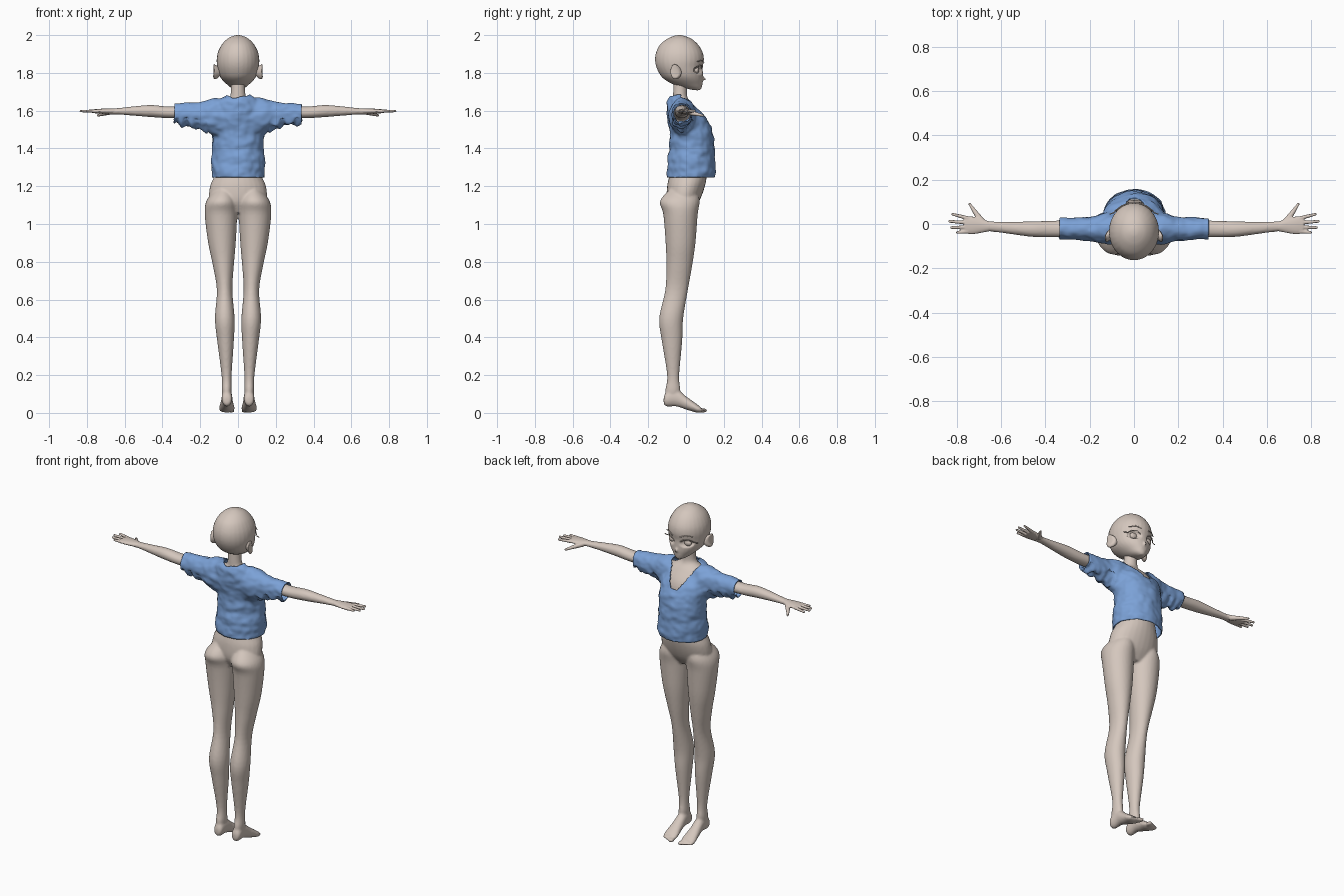
import bpy, bmesh, math
from mathutils import Vector, Matrix, noise

if "Cube" in bpy.data.objects:
    bpy.data.objects.remove(bpy.data.objects["Cube"])


def material(name, rgb):
    mat = bpy.data.materials.new(name)
    mat.use_nodes = True
    color = (*rgb, 1)
    mat.diffuse_color = color
    mat.node_tree.nodes["Principled BSDF"].inputs["Base Color"].default_value = color
    return mat


SKIN = material("pale mannequin", (.66, .57, .51))
CLOTH = material("blue cloth", (.2, .36, .68))


def spline(a, b, c, d, t):
    """Catmull-Rom blend between b and c."""
    return b + .5 * t * (c - a + t * (2 * a - 5 * b + 4 * c - d + t * (3 * (b - c) + d - a)))


def loft(bm, axis, rings, side=1, sides=28, steps=5):
    """Closed skin of ellipses; a ring is (station, min, max, min, max)."""
    pts = [rings[0], *rings, rings[-1]]
    fine = []
    for i in range(len(rings) - 1):
        for s in range(steps):
            fine.append([spline(*v, s / steps) for v in zip(*pts[i:i + 4])])
    fine.append(rings[-1])
    loops = []
    for s, a0, a1, b0, b1 in fine:
        loop = []
        for k in range(sides):
            t = math.tau * k / sides
            a = (a0 + a1) / 2 + (a1 - a0) / 2 * math.cos(t)
            b = (b0 + b1) / 2 + (b1 - b0) / 2 * math.sin(t)
            x, y, z = {"x": (s, a, b), "y": (a, s, b), "z": (a, b, s)}[axis]
            loop.append(bm.verts.new((x * side, y, z)))
        loops.append(loop)
    for p, q in zip(loops, loops[1:]):
        for k in range(sides):
            n = (k + 1) % sides
            bm.faces.new((p[k], p[n], q[n], q[k]))
    bm.faces.new(loops[0])
    bm.faces.new(loops[-1])


def ball(bm, center, size):
    m = Matrix.Translation(center) @ Matrix.Diagonal((*size, 1))
    bmesh.ops.create_uvsphere(bm, u_segments=20, v_segments=12, radius=1, matrix=m)


def rod(bm, a, b, r1, r2):
    """Round-ended tapering rod."""
    a, b = Vector(a), Vector(b)
    turn = (b - a).to_track_quat("Z", "Y").to_matrix().to_4x4()
    bmesh.ops.create_cone(bm, segments=12, radius1=r1, radius2=r2, depth=(b - a).length,
                          matrix=Matrix.Translation((a + b) / 2) @ turn)
    for p, r in ((a, r1), (b, r2)):
        bmesh.ops.create_uvsphere(bm, u_segments=12, v_segments=8, radius=r,
                                  matrix=Matrix.Translation(p))


def finish(name, bm, mat, voxel=0, relax=4):
    """Make an object, optionally fusing its parts into one smooth skin."""
    bmesh.ops.recalc_face_normals(bm, faces=bm.faces)
    mesh = bpy.data.meshes.new(name)
    bm.to_mesh(mesh)
    bm.free()
    obj = bpy.data.objects.new(name, mesh)
    bpy.context.collection.objects.link(obj)
    if voxel:
        mod = obj.modifiers.new("fuse", "REMESH")
        mod.mode, mod.voxel_size = "VOXEL", voxel
        mod = obj.modifiers.new("relax", "SMOOTH")
        mod.iterations = relax
        deps = bpy.context.evaluated_depsgraph_get()
        fused = bpy.data.meshes.new_from_object(obj.evaluated_get(deps))
        obj.modifiers.clear()
        obj.data = fused
    obj.data.materials.clear()
    obj.data.materials.append(mat)
    for p in obj.data.polygons:
        p.use_smooth = True
        p.material_index = 0
    return obj


# Body: trunk, neck, arms, legs and feet fused together
bm = bmesh.new()
loft(bm, "z", [(1.06, -.1, .1, -.07, .03), (1.12, -.15, .15, -.1, .07), (1.2, -.148, .148, -.1, .1),
               (1.27, -.12, .12, -.085, .11), (1.38, -.105, .105, -.07, .1),
               (1.5, -.12, .12, -.07, .1), (1.57, -.12, .12, -.08, .085),
               (1.63, -.1, .1, -.08, .04), (1.66, -.05, .05, -.07, .012),
               (1.7, -.038, .038, -.068, .006), (1.78, -.038, .038, -.065, .015)])
for side in (1, -1):
    loft(bm, "x", [(.06, -.07, .03, 1.54, 1.64), (.2, -.06, .02, 1.56, 1.63), (.36, -.06, .015, 1.56, 1.622),
                   (.46, -.058, .012, 1.566, 1.63), (.56, -.045, .01, 1.574, 1.622),
                   (.64, -.035, .012, 1.58, 1.613), (.69, -.035, .018, 1.58, 1.61)], side)
    loft(bm, "z", [(1.18, .03, .125, -.09, .06), (1.12, .006, .168, -.138, .072), (1.05, .004, .176, -.12, .062),
                   (.9, .012, .158, -.108, .05), (.78, .022, .133, -.104, .033),
                   (.65, .03, .112, -.11, .01), (.5, .018, .122, -.142, -.015),
                   (.38, .022, .11, -.128, -.02), (.2, .034, .087, -.1, -.036),
                   (.12, .034, .086, -.11, -.03), (.07, .04, .08, -.11, -.04)], side)
    loft(bm, "y", [(-.118, .04, .075, .045, .085), (-.1, .032, .086, .034, .115), (-.05, .03, .086, .034, .125),
                   (0, .026, .092, .018, .088), (.05, .018, .1, .003, .052),
                   (.078, .02, .098, .002, .032)], side)
    for i in range(5):
        size = .012 - .0015 * i
        ball(bm, (side * (.03 + .0155 * i), .092 - .006 * i, .013), (size, .022, size))
finish("body", bm, SKIN, .007, 3)

# Head with its eye hollows pressed in
bm = bmesh.new()
loft(bm, "z", [(1.708, -.012, .012, .045, .075), (1.72, -.036, .036, -.01, .083), (1.74, -.06, .06, -.07, .087),
               (1.765, -.085, .085, -.113, .09), (1.79, -.1, .1, -.137, .09),
               (1.83, -.11, .11, -.157, .089), (1.87, -.113, .113, -.164, .095),
               (1.91, -.106, .106, -.158, .088), (1.95, -.086, .086, -.137, .064),
               (1.98, -.057, .057, -.1, .03), (1.995, -.028, .028, -.066, -.006), (2, -.008, .008, -.045, -.025)])
rod(bm, (0, .084, 1.785), (0, .1, 1.766), .005, .006)
rod(bm, (-.014, .083, 1.741), (.014, .083, 1.741), .004, .004)
head = finish("head", bm, SKIN, .006, 3)
for v in head.data.vertices:
    if v.co.y > .02:
        d = math.hypot((abs(v.co.x) - .052) / .034, (v.co.z - 1.815) / .024)
        v.co.y -= .016 * max(0, 1 - d ** 4)

# Ears, eyes, lashes and hands in mirrored pairs
for side, word in ((1, "left"), (-1, "right")):
    bm = bmesh.new()
    loft(bm, "x", [(.095, -.055, -.025, 1.785, 1.82), (.112, -.07, -.025, 1.77, 1.836),
                   (.126, -.082, -.035, 1.768, 1.846), (.132, -.078, -.043, 1.78, 1.838)], side)
    ear = finish(word + "_ear", bm, SKIN)
    for v in ear.data.vertices:
        v.co.x -= side * max(0, .01 - 10 * ((v.co.y + .055) ** 2 + (v.co.z - 1.81) ** 2))

    bm = bmesh.new()
    ball(bm, (side * .05, .055, 1.815), (.024, .014, .019))
    finish(word + "_eye", bm, SKIN)

    bm = bmesh.new()
    lash = [(.022, .083, 1.825), (.045, .082, 1.84), (.07, .07, 1.838), (.09, .052, 1.825), (.108, .045, 1.825)]
    brow = [(.025, .094, 1.857), (.055, .082, 1.867), (.085, .06, 1.86)]
    for line in (lash, brow):
        for a, b in zip(line, line[1:]):
            rod(bm, (side * a[0], *a[1:]), (side * b[0], *b[1:]), .0028, .0025)
    finish(word + "_lash_and_brow", bm, SKIN)

    bm = bmesh.new()
    loft(bm, "x", [(.65, -.032, .01, 1.582, 1.612), (.69, -.04, .024, 1.583, 1.611),
                   (.73, -.046, .034, 1.584, 1.61), (.765, -.043, .034, 1.587, 1.607)], side)
    for tip_x, tip_y, base_y in ((.818, .044, .026), (.833, .012, .006), (.824, -.016, -.014), (.798, -.038, -.034)):
        rod(bm, (side * .75, base_y, 1.597), (side * tip_x, tip_y, 1.598), .0095, .0065)
    rod(bm, (side * .685, .01, 1.592), (side * .715, .05, 1.583), .015, .011)
    rod(bm, (side * .715, .05, 1.583), (side * .742, .09, 1.574), .011, .006)
    finish(word + "_hand", bm, SKIN, .0035, 2)

# Shirt: trunk and sleeves fused, crumpled, then trimmed open
bm = bmesh.new()
loft(bm, "z", [(1.2, -.132, .132, -.105, .155), (1.3, -.143, .143, -.1, .156), (1.4, -.135, .135, -.09, .152),
               (1.48, -.14, .14, -.086, .142), (1.55, -.146, .146, -.097, .115),
               (1.6, -.138, .138, -.104, .077), (1.645, -.115, .115, -.1, .042),
               (1.675, -.075, .075, -.088, .022), (1.69, -.055, .055, -.08, .012)])
for side in (1, -1):
    loft(bm, "x", [(.05, -.085, .05, 1.46, 1.67), (.13, -.09, .055, 1.47, 1.665), (.19, -.08, .035, 1.505, 1.65),
                   (.27, -.072, .028, 1.515, 1.643), (.38, -.067, .025, 1.535, 1.64)], side)
shirt = finish("shirt", bm, CLOTH, .009, 4)
bm = bmesh.new()
bm.from_mesh(shirt.data)
bm.normal_update()
for v in bm.verts:
    p = v.co
    fold = noise.noise(Vector((p.x * 12, p.y * 12, p.z * 24)))
    crease = noise.noise(Vector((p.x * 30, p.y * 30, p.z * 40)))
    under_sleeve = abs(p.x) > .16 and v.normal.z < -.3
    p += v.normal * (.007 * fold + .004 * crease)
    if under_sleeve:
        p.z += .025 * noise.noise(Vector((p.x * 35, p.y * 20, 0)))
for point, normal in (((0, 0, 1.247), (0, 0, -1)), ((.337, 0, 0), (1, 0, 0)), ((-.337, 0, 0), (-1, 0, 0))):
    bmesh.ops.bisect_plane(bm, geom=bm.verts[:] + bm.edges[:] + bm.faces[:], plane_co=point,
                           plane_no=normal, clear_outer=True)


def in_neckline(c):
    collar = math.hypot(c.x / .058, (c.y + .035) / .052) < 1 and c.z > 1.64
    front = c.y > -.02 and c.z > 1.545 and abs(c.x) < .02 + .55 * (c.z - 1.545)
    return collar or front


hole = [f for f in bm.faces if in_neckline(f.calc_center_median())]
bmesh.ops.delete(bm, geom=hole, context="FACES")
rim = [v for v in bm.verts if v.is_boundary and v.co.z > 1.5 and abs(v.co.x) < .12]
for _ in range(3):
    bmesh.ops.smooth_vert(bm, verts=rim, factor=.5, use_axis_x=True, use_axis_y=True, use_axis_z=True)
bm.to_mesh(shirt.data)
bm.free()
thick = shirt.modifiers.new("cloth thickness", "SOLIDIFY")
thick.thickness, thick.offset = .006, -1
